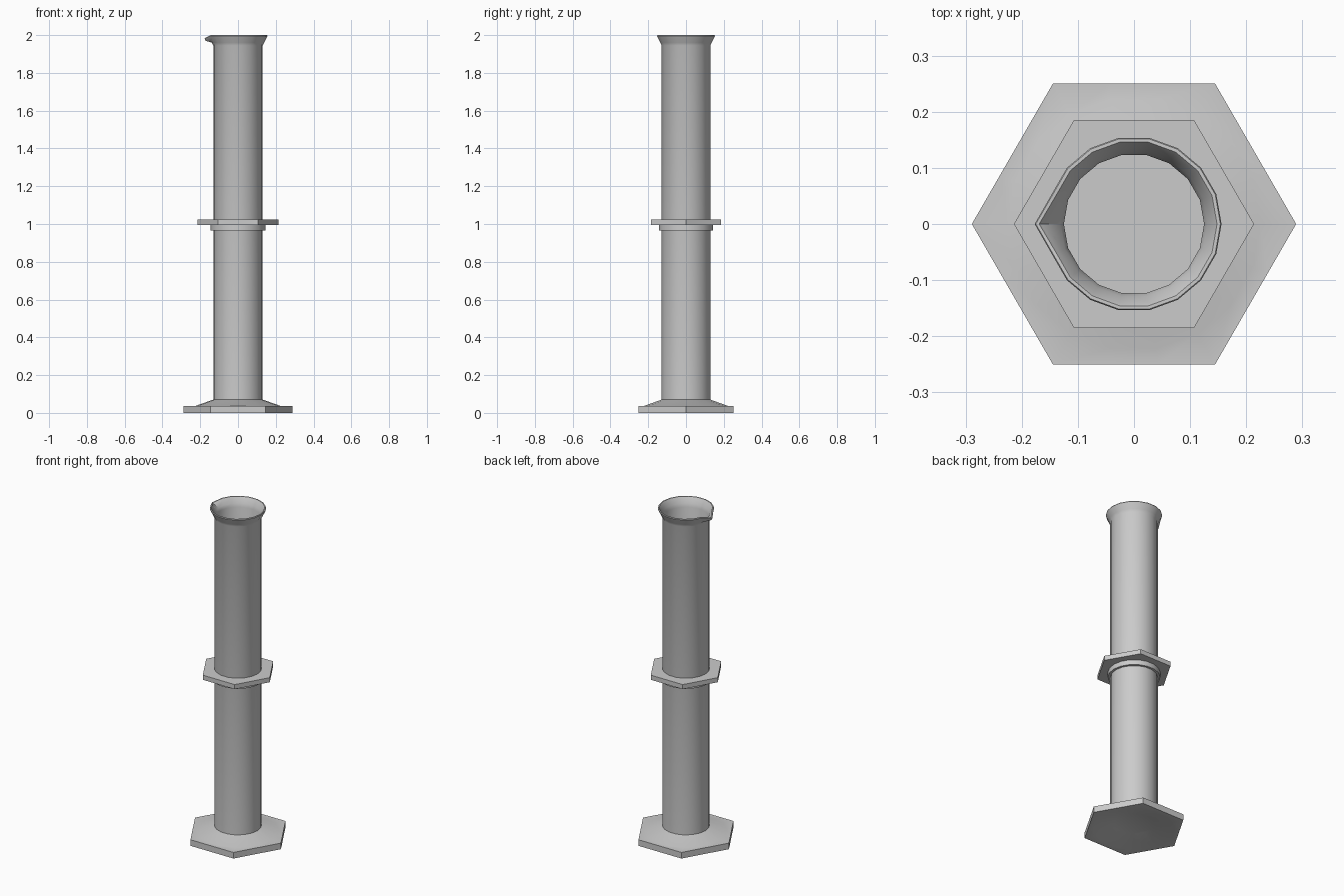
import bpy, bmesh, math

if "Cube" in bpy.data.objects:
    bpy.data.objects.remove(bpy.data.objects["Cube"])

SIDES = 18


def ring_points(r, z, hexagonal=False):
    """18 points on a circle, or on a hexagon with corners on the x axis."""
    pts = []
    for i in range(SIDES):
        deg = i * 360 / SIDES
        k = r
        if hexagonal:
            k = r * math.cos(math.pi / 6) / math.cos(math.radians(deg % 60 - 30))
        a = math.radians(deg)
        pts.append((k * math.cos(a), k * math.sin(a), z))
    return pts


def lathe(name, profile, cap=False, closed=False, edit=None):
    """Skin a stack of rings (radius, z[, hexagonal])."""
    bm = bmesh.new()
    rings = [[bm.verts.new(p) for p in ring_points(*row)] for row in profile]
    if edit:
        edit(rings)
    pairs = list(zip(rings, rings[1:]))
    if closed:
        pairs.append((rings[-1], rings[0]))
    for a, b in pairs:
        for i in range(SIDES):
            j = (i + 1) % SIDES
            bm.faces.new((a[i], a[j], b[j], b[i]))
    if cap:
        bm.faces.new(rings[0])
        bm.faces.new(rings[-1])
    bmesh.ops.recalc_face_normals(bm, faces=bm.faces)
    mesh = bpy.data.meshes.new(name)
    bm.to_mesh(mesh)
    bm.free()
    ob = bpy.data.objects.new(name, mesh)
    bpy.context.collection.objects.link(ob)
    bpy.ops.object.select_all(action='DESELECT')
    ob.select_set(True)
    bpy.context.view_layer.objects.active = ob
    bpy.ops.object.shade_smooth_by_angle(angle=math.radians(35))
    return ob


# Hexagonal foot: recessed underside, sloping top
lathe("foot", [
    (0.11, 0.035), (0.225, 0.0), (0.289, 0.0, True),
    (0.289, 0.037, True), (0.225, 0.037), (0.132, 0.07),
], cap=True)


# Pouring spout: pull the rim vertices on the -x side outward and down
def pull_spout(rings):
    for k in range(3, 8):
        v = rings[k][SIDES // 2]
        v.co.x -= 0.021
        v.co.z -= 0.015


# Hollow tube with flared rim
lathe("tube", [
    (0.131, 0.065), (0.131, 1.945), (0.138, 1.96),
    (0.151, 1.985), (0.156, 1.996), (0.154, 2.0), (0.148, 2.0), (0.144, 1.994),
    (0.131, 1.965), (0.125, 1.945), (0.125, 0.08),
], cap=True, edit=pull_spout)

# Hexagonal guard collar with a short round sleeve beneath
lathe("collar", [
    (0.130, 0.965), (0.145, 0.965), (0.145, 0.995),
    (0.214, 0.995, True), (0.214, 1.023, True), (0.130, 1.023),
], closed=True)
